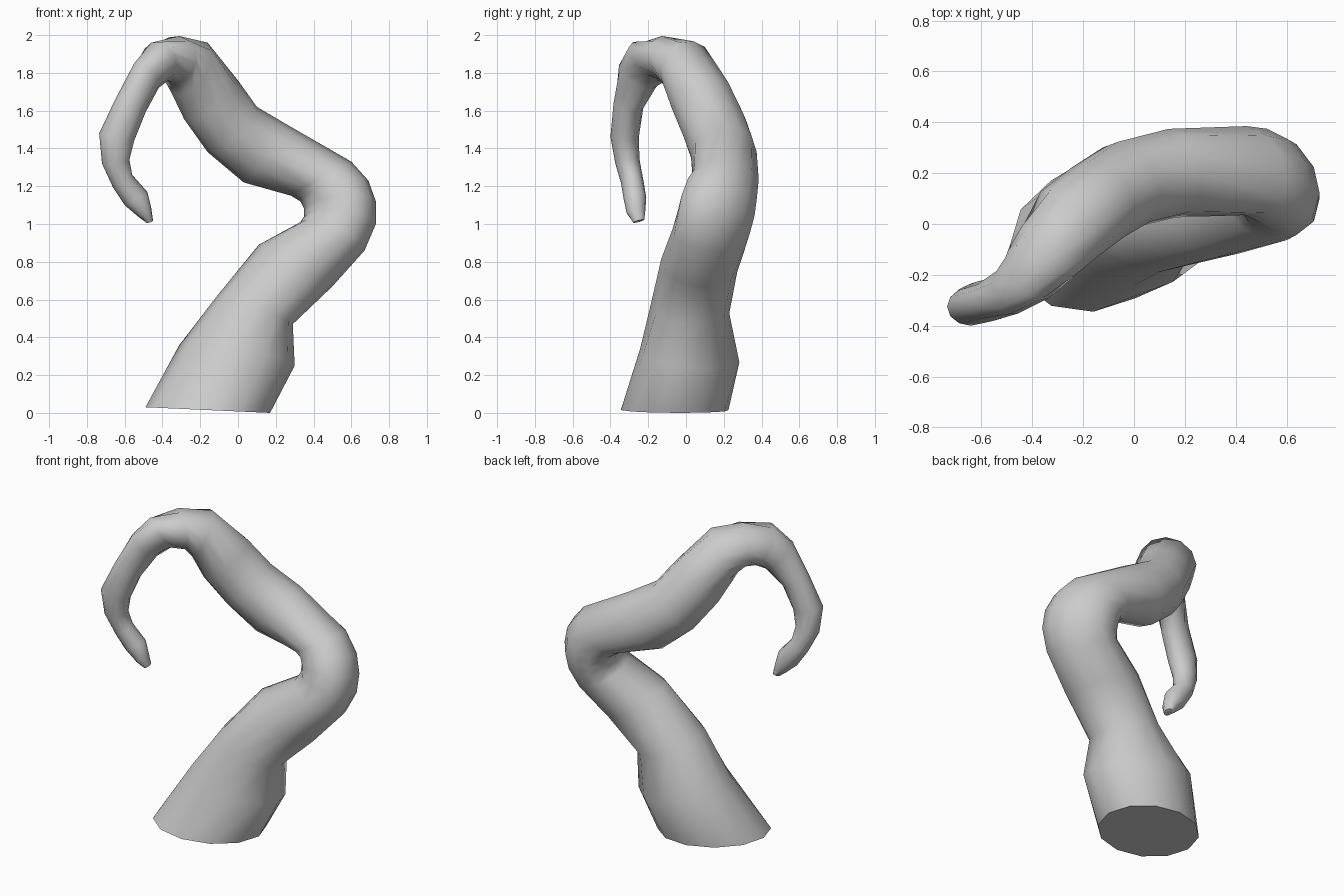
import bpy, bmesh, math
from mathutils import Vector

SIDES = 12

# Cross-sections from base to tip, as seen from the front:
# inner edge x, z | outer edge x, z | centre y | half depth
RINGS = [
    (-0.49, 0.03, 0.17, 0.00, -0.06, 0.285),
    (-0.31, 0.36, 0.30, 0.25, 0.02, 0.265),
    (-0.11, 0.62, 0.29, 0.47, 0.02, 0.21),
    (0.11, 0.89, 0.50, 0.67, 0.07, 0.205),
    (0.33, 1.01, 0.67, 0.86, 0.125, 0.20),
    (0.35, 1.04, 0.73, 1.00, 0.15, 0.20),
    (0.35, 1.08, 0.73, 1.12, 0.17, 0.20),
    (0.33, 1.12, 0.69, 1.23, 0.19, 0.19),
    (0.28, 1.15, 0.60, 1.33, 0.21, 0.175),
    (0.03, 1.22, 0.27, 1.52, 0.20, 0.175),
    (-0.16, 1.38, 0.10, 1.62, 0.155, 0.175),
    (-0.285, 1.555, 0.00, 1.76, 0.085, 0.17),
    (-0.35, 1.69, -0.16, 1.96, 0.00, 0.16),
    (-0.35, 1.75, -0.31, 1.995, -0.10, 0.145),
    (-0.37, 1.76, -0.46, 1.96, -0.195, 0.13),
    (-0.42, 1.72, -0.55, 1.85, -0.255, 0.105),
    (-0.49, 1.59, -0.65, 1.66, -0.305, 0.08),
    (-0.55, 1.44, -0.735, 1.48, -0.325, 0.075),
    (-0.575, 1.34, -0.72, 1.32, -0.31, 0.065),
    (-0.56, 1.26, -0.66, 1.19, -0.285, 0.06),
    (-0.48, 1.17, -0.60, 1.10, -0.27, 0.06),
    (-0.46, 1.09, -0.53, 1.04, -0.265, 0.05),
    (-0.45, 1.02, -0.49, 1.01, -0.25, 0.03),
]
# Rings whose outer edge leans back (+) or forward (-)
LEAN = {0: 0.03, 1: -0.04, 3: -0.02, 4: -0.04, 5: -0.05, 6: -0.05, 7: -0.04,
        8: -0.03, 12: -0.03, 13: -0.03, 14: -0.04, 15: -0.03}

# Tentacle: rings bridged into one tapering limb
centres = [Vector(((a + c) / 2, y, (b + d) / 2)) for a, b, c, d, y, r in RINGS]
bm = bmesh.new()
loops = []
for i, (ax, az, bx, bz, y, depth) in enumerate(RINGS):
    along = centres[min(i + 1, len(RINGS) - 1)] - centres[max(i - 1, 0)]
    u = Vector(((bx - ax) / 2, 0, (bz - az) / 2))
    v = along.cross(u).normalized() * depth
    if i == 0:
        v = Vector((0, depth, 0))
    u.y = LEAN.get(i, 0)
    loops.append([bm.verts.new(centres[i] + u * math.cos(t) + v * math.sin(t))
                  for t in (math.tau * k / SIDES for k in range(SIDES))])
for lo, hi in zip(loops, loops[1:]):
    for k in range(SIDES):
        n = (k + 1) % SIDES
        bm.faces.new((lo[k], lo[n], hi[n], hi[k]))

# Flat cut base and small tip cap
bm.faces.new(loops[0][::-1])
bm.faces.new(loops[-1])
bmesh.ops.recalc_face_normals(bm, faces=bm.faces)

mesh = bpy.data.meshes.new("tentacle")
bm.to_mesh(mesh)
bm.free()
tentacle = bpy.data.objects.new("tentacle", mesh)
bpy.context.collection.objects.link(tentacle)
bpy.context.view_layer.objects.active = tentacle
tentacle.select_set(True)
bpy.ops.object.shade_smooth_by_angle(angle=math.radians(60))
